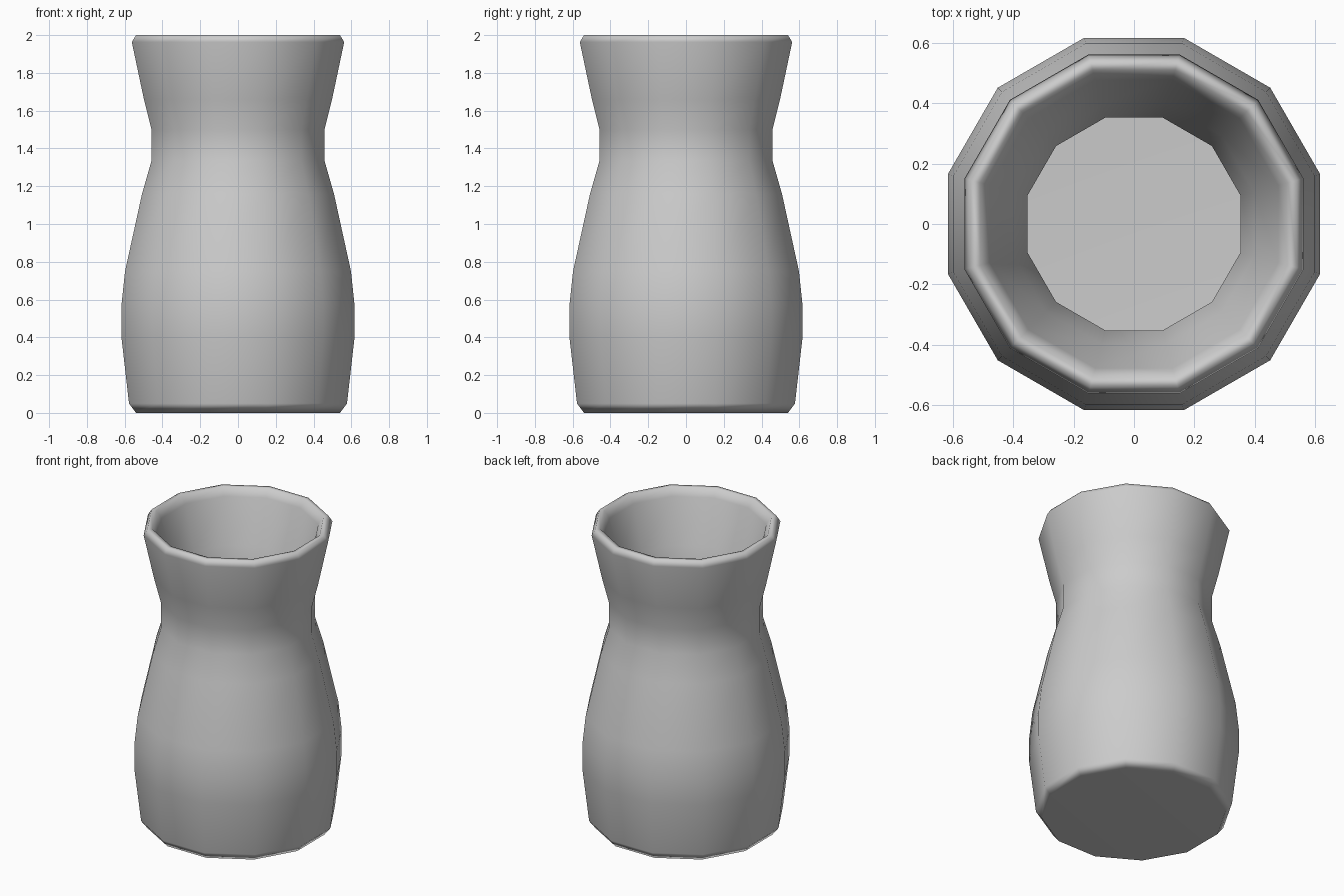
import bpy, bmesh, math

cube = bpy.data.objects.get("Cube")
if cube:
    bpy.data.objects.remove(cube, do_unlink=True)

SIDES = 12

# Single clay colour
clay = bpy.data.materials.new("grey clay")
clay.use_nodes = True
colour = (0.6, 0.6, 0.6, 1.0)
clay.diffuse_color = colour
clay.node_tree.nodes["Principled BSDF"].inputs["Base Color"].default_value = colour

# Profile as (distance to flat side, height): outer wall, rim, then inner wall
outer = [(0.54, 0.0), (0.577, 0.05), (0.617, 0.40), (0.617, 0.57), (0.598, 0.75),
         (0.508, 1.16), (0.458, 1.335), (0.458, 1.50), (0.498, 1.66), (0.562, 1.963)]
rim = [(0.54, 2.0), (0.51, 2.0)]
inner = [(0.478, 1.95), (0.398, 1.66), (0.353, 1.50), (0.353, 1.335), (0.405, 1.16),
         (0.49, 0.75), (0.51, 0.57), (0.51, 0.40), (0.475, 0.14), (0.44, 0.10)]


def ring(bm, apothem, z):
    """Ring of vertices with flat sides facing the axes."""
    r = apothem / math.cos(math.pi / SIDES)
    angles = [2 * math.pi * (i + 0.5) / SIDES for i in range(SIDES)]
    return [bm.verts.new((r * math.cos(a), r * math.sin(a), z)) for a in angles]


# Lathe the hollow vase
bm = bmesh.new()
rings = [ring(bm, r, z) for r, z in outer + rim + inner]
for low, high in zip(rings, rings[1:]):
    for i in range(SIDES):
        j = (i + 1) % SIDES
        bm.faces.new((low[i], low[j], high[j], high[i]))
bm.faces.new(rings[0][::-1])   # underside
bm.faces.new(rings[-1])        # inside floor
for f in bm.faces:
    f.smooth = True

mesh = bpy.data.meshes.new("vase")
bm.to_mesh(mesh)
bm.free()
mesh.materials.append(clay)
vase = bpy.data.objects.new("vase", mesh)
bpy.context.collection.objects.link(vase)

# Keep the large faces clean and let the bevels carry the shading
vase.modifiers.new("weighted_normals", "WEIGHTED_NORMAL")
